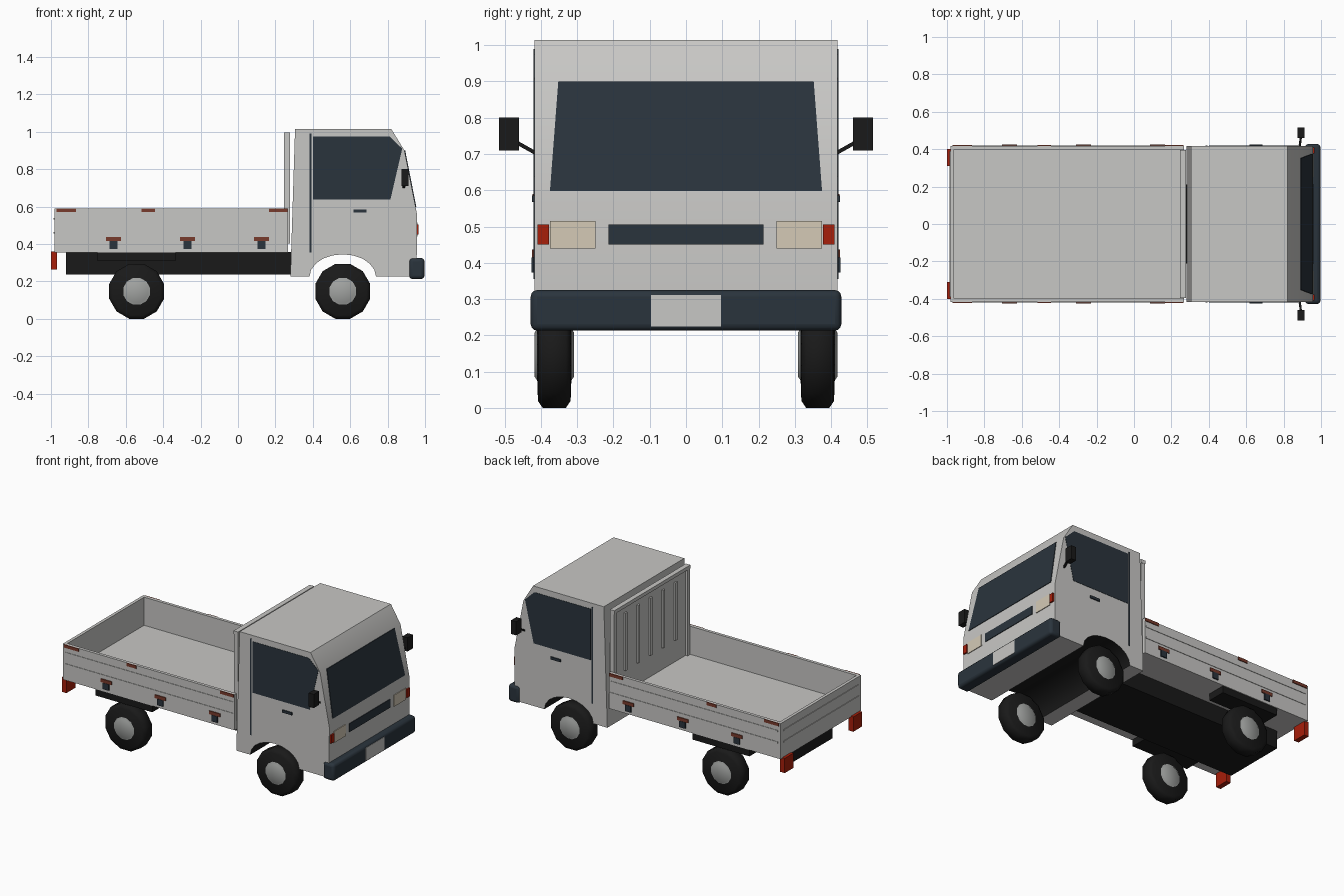
import bpy, bmesh, math
from mathutils import Vector

cube = bpy.data.objects.get("Cube")
if cube:
    bpy.data.objects.remove(cube, do_unlink=True)


def material(name, *rgb):
    m = bpy.data.materials.new(name)
    m.use_nodes = True
    m.diffuse_color = (*rgb, 1)
    m.node_tree.nodes["Principled BSDF"].inputs["Base Color"].default_value = (*rgb, 1)
    return m


PAINT = material("light grey paint", .575, .57, .555)
GLASS = material("dark blue glass", .023, .034, .046)
BLACK = material("black rubber", .010, .010, .010)
HUB = material("hub grey", .36, .37, .36)
RED = material("red lamp", .39, .013, .003)
RUST = material("rust brown latch", .19, .043, .025)
CREAM = material("cream lamp", .66, .59, .47)


def finish(name, bm, *mats):
    bmesh.ops.recalc_face_normals(bm, faces=bm.faces[:])
    me = bpy.data.meshes.new(name)
    bm.to_mesh(me)
    bm.free()
    for m in mats:
        me.materials.append(m)
    ob = bpy.data.objects.new(name, me)
    bpy.context.collection.objects.link(ob)
    return ob


def smooth(ob, angle):
    bpy.ops.object.select_all(action="DESELECT")
    ob.select_set(True)
    bpy.context.view_layer.objects.active = ob
    bpy.ops.object.shade_smooth_by_angle(angle=math.radians(angle))


def loft(name, first, second, *mats):
    """Solid between two matching outlines."""
    bm = bmesh.new()
    a = [bm.verts.new(p) for p in first]
    b = [bm.verts.new(p) for p in second]
    bm.faces.new(a)
    bm.faces.new(b[::-1])
    for i in range(len(a)):
        j = (i + 1) % len(a)
        bm.faces.new((a[i], b[i], b[j], a[j]))
    return finish(name, bm, *mats)


def prism(name, xz, y0, y1, *mats):
    return loft(name, [(x, y0, z) for x, z in xz], [(x, y1, z) for x, z in xz], *mats)


def box(name, x0, x1, y0, y1, z0, z1, mat):
    return prism(name, [(x0, z0), (x1, z0), (x1, z1), (x0, z1)], y0, y1, mat)


def bevel(ob, width, segments=1):
    mod = ob.modifiers.new("bevel", "BEVEL")
    mod.width = width
    mod.segments = segments


SIDES = (("right", -1), ("left", 1))
W = .418

# Cab, with the black-lined wheel arch running through it
FX, FZ = .56, .147
arch = [(FX - .178 * math.cos(t), .225 + .12 * math.sin(t))
        for t in (math.pi * i / 10 for i in range(11))]
cab = prism("cab", [(.28, .225), *arch, (.955, .225), (.957, .56), (.89, .9),
                    (.82, 1.014), (.305, 1.014)], -W, W, PAINT, BLACK)
for face in cab.data.polygons:
    c = face.center
    if abs(face.normal.y) < .5 and abs(c.x - FX) < .18 and .23 < c.z < .4:
        face.material_index = 1
smooth(cab, 30)


# Plates on the front of the cab follow its slope
def front_x(z):
    return .957 if z < .56 else .957 - (z - .56) * .067 / .34


def front_plate(name, yz, mat, out=.004):
    loft(name, [(front_x(z) - .004, y, z) for y, z in yz],
         [(front_x(z) + out, y, z) for y, z in yz], mat)


def rect(y0, y1, z0, z1):
    return [(y0, z0), (y1, z0), (y1, z1), (y0, z1)]


front_plate("windscreen", [(-.375, .598), (.375, .598), (.352, .9), (-.352, .9)], GLASS)
front_plate("grille", rect(-.213, .213, .45, .505), GLASS)
for side, s in SIDES:
    front_plate(side + "_headlight", rect(s * .25, s * .375, .44, .515), CREAM)
    front_plate(side + "_indicator", rect(s * .378, s * .409, .45, .505), RED, .009)

# Bumper and blank plate
bumper = box("bumper", .915, .997, -.428, .428, .213, .325, GLASS)
bevel(bumper, .018, 3)
smooth(bumper, 35)
box("number_plate", .99, .998, -.097, .097, .225, .311, PAINT)

# Doors and mirrors
for side, s in SIDES:
    y0, y1 = s * (W - .003), s * (W + .002)
    prism(side + "_window", [(.4, .638), (.815, .638), (.878, .91), (.81, .975), (.4, .975)],
          y0, y1, GLASS)
    box(side + "_door_gap", .383, .392, y0, y1, .355, .99, GLASS)
    box(side + "_door_handle", .618, .688, y0, s * (W + .007), .568, .585, GLASS)
    box(side + "_mirror", .875, .912, s * .46, s * .515, .71, .8, BLACK)
    arm = [Vector((.885, s * .41, .7)), Vector((.895, s * .485, .742))]
    ring = [(-.006, -.006), (.006, -.006), (.006, .006), (-.006, .006)]
    loft(side + "_mirror_arm", *[[p + Vector((a, 0, b)) for a, b in ring] for p in arm], BLACK)

# Cargo bed
R, F, BOTTOM, TOP = -.982, .268, .355, .59
box("bed_floor", R, F, -W + .002, W - .002, BOTTOM, .405, PAINT)
box("tailgate", R, R + .02, -W + .001, W - .001, BOTTOM, TOP, PAINT)
for side, s in SIDES:
    box(side + "_bed_wall", R, F, s * (W - .02), s * W, BOTTOM, TOP, PAINT)
    for z in (.455, .53):
        box(side + "_bed_rib", R + .02, F - .01, s * W, s * (W + .003), z, z + .01, PAINT)
    # Latches along the top edge and hinges below
    for x0, x1 in ((-.97, -.865), (-.515, -.445), (.165, .265)):
        box(side + "_top_latch", x0, x1, s * (W - .002), s * (W + .005), .57, TOP, RUST)
    for x in (-.665, -.27, .125):
        box(side + "_hinge_bar", x - .04, x + .04, s * W, s * (W + .006), .415, .437, RUST)
        box(side + "_hinge_foot", x - .021, x + .021, s * W, s * (W + .008), .374, .415, GLASS)
    box(side + "_tail_light", -1, -.967, s * .31, s * .402, .263, .36, RED)
for z in (.455, .53):
    box("tailgate_rib", R - .004, R, -.39, .39, z, z + .01, PAINT)

# Headboard: panel, frame and slats
box("headboard_panel", .262, .277, -.39, .39, .402, .985, PAINT)
box("headboard_rail", .245, .277, -.395, .395, .972, .995, PAINT)
for side, s in SIDES:
    box(side + "_headboard_post", .247, .277, s * .37, s * .393, .402, .975, PAINT)
for i in range(-2, 3):
    y = i * .13
    box("headboard_slat", .25, .264, y - .01, y + .01, .55, .93, PAINT)

# Chassis and rear mudguards
box("chassis", -.92, .285, -.21, .21, .238, .357, BLACK)
for side, s in SIDES:
    box(side + "_mudguard", -.75, -.335, s * .29, s * .412, .31, .357, BLACK)

# Wheels, turned from a half profile of (offset, radius); the hub stands proud
HUB_RINGS = 2
profile = [(-.055, 0), (-.055, .062), (-.047, .074), (-.045, .132), (-.032, .152)]
profile += [(-o, r) for o, r in reversed(profile)]
N = 12


def wheel(name, x, y):
    bm = bmesh.new()
    rings = []
    for o, r in profile:
        if r == 0:
            rings.append([bm.verts.new((x, y + o, FZ))] * N)
        else:
            rings.append([bm.verts.new((x + r * math.sin(a), y + o, FZ + r * math.cos(a)))
                          for a in (2 * math.pi * (i + .5) / N for i in range(N))])
    last = len(rings) - 1
    for k in range(last):
        for i in range(N):
            j = (i + 1) % N
            corners = dict.fromkeys((rings[k][i], rings[k][j], rings[k + 1][j], rings[k + 1][i]))
            face = bm.faces.new(list(corners))
            face.material_index = int(k < HUB_RINGS or k >= last - HUB_RINGS)
    smooth(finish(name, bm, BLACK, HUB), 60)


for side, s in SIDES:
    wheel("front_" + side + "_wheel", FX, s * .363)
    wheel("rear_" + side + "_wheel", -.542, s * .363)
